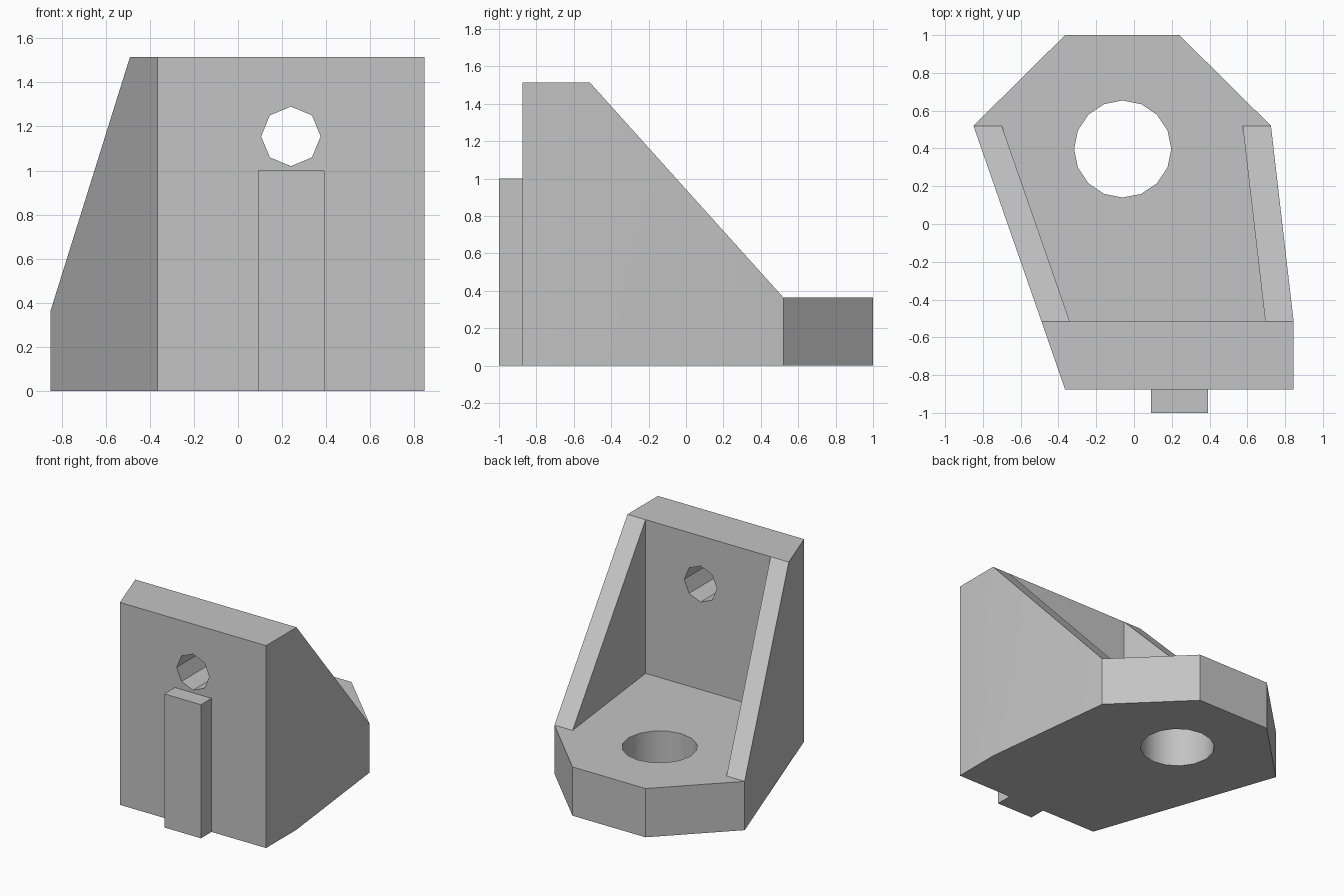
import bpy
import bmesh
import math
from mathutils import Vector

if "Cube" in bpy.data.objects:
    bpy.data.objects.remove(bpy.data.objects["Cube"], do_unlink=True)

FRONT, WALL_BACK, RIB_END, BACK = -0.875, -0.515, 0.52, 1.0
BASE_TOP, TOP = 0.365, 1.515

grey = bpy.data.materials.new("plain grey")
grey.use_nodes = True
grey.diffuse_color = (0.55, 0.55, 0.55, 1)
grey.node_tree.nodes["Principled BSDF"].inputs["Base Color"].default_value = grey.diffuse_color


def prism(name, points, axis, low, high):
    """Extrude a flat outline along x, y or z; points use the other two axes in order."""
    bm = bmesh.new()
    verts = []
    for p in points:
        co = list(p)
        co.insert("xyz".index(axis), low)
        verts.append(bm.verts.new(co))
    face = bm.faces.new(verts)
    grown = bmesh.ops.extrude_face_region(bm, geom=[face])["geom"]
    shift = Vector((0, 0, 0))
    shift["xyz".index(axis)] = high - low
    bmesh.ops.translate(bm, vec=shift,
                        verts=[v for v in grown if isinstance(v, bmesh.types.BMVert)])
    bmesh.ops.recalc_face_normals(bm, faces=bm.faces)
    mesh = bpy.data.meshes.new(name)
    bm.to_mesh(mesh)
    bm.free()
    obj = bpy.data.objects.new(name, mesh)
    mesh.materials.append(grey)
    bpy.context.collection.objects.link(obj)
    return obj


def circle(a, b, radius, sides):
    steps = [2 * math.pi * i / sides for i in range(sides)]
    return [(a + radius * math.cos(t), b + radius * math.sin(t)) for t in steps]


def select_only(obj):
    bpy.ops.object.select_all(action="DESELECT")
    obj.select_set(True)
    bpy.context.view_layer.objects.active = obj


def cut(obj, cutter):
    mod = obj.modifiers.new("cut", "BOOLEAN")
    mod.operation = "DIFFERENCE"
    mod.solver = "EXACT"
    mod.object = cutter
    select_only(obj)
    bpy.ops.object.modifier_apply(modifier=mod.name)
    bpy.data.objects.remove(cutter, do_unlink=True)


# Bracket body: plan outline raised to full height
outline = [(-0.365, FRONT), (0.845, FRONT), (0.845, WALL_BACK), (0.725, RIB_END),
           (0.24, BACK), (-0.365, BACK), (-0.85, RIB_END)]
bracket = prism("bracket_body", outline, "z", 0, TOP)

# Sloping ribs and low rear base
slope = [(WALL_BACK, TOP), (RIB_END, BASE_TOP), (1.2, BASE_TOP), (1.2, 1.8), (WALL_BACK, 1.8)]
cut(bracket, prism("slope_cutter", slope, "x", -1.2, 1.2))

# Pocket between the two ribs
pocket = [(-0.34, WALL_BACK), (0.695, WALL_BACK), (0.575, RIB_END), (-0.70, RIB_END)]
cut(bracket, prism("pocket_cutter", pocket, "z", BASE_TOP, 1.8))

# Large base hole and small wall hole
cut(bracket, prism("base_hole_cutter", circle(-0.06, 0.397, 0.257, 16), "z", -0.2, 0.6))
cut(bracket, prism("wall_hole_cutter", circle(0.24, 1.155, 0.135, 8), "y", -1.2, -0.3))

# Locating key on the front face
key = prism("locating_key", [(0.09, 0), (0.393, 0), (0.393, 1.0), (0.09, 1.0)], "y", -1.0, FRONT)

for part in (bracket, key):
    select_only(part)
    bpy.ops.object.shade_smooth_by_angle(angle=math.radians(30))
